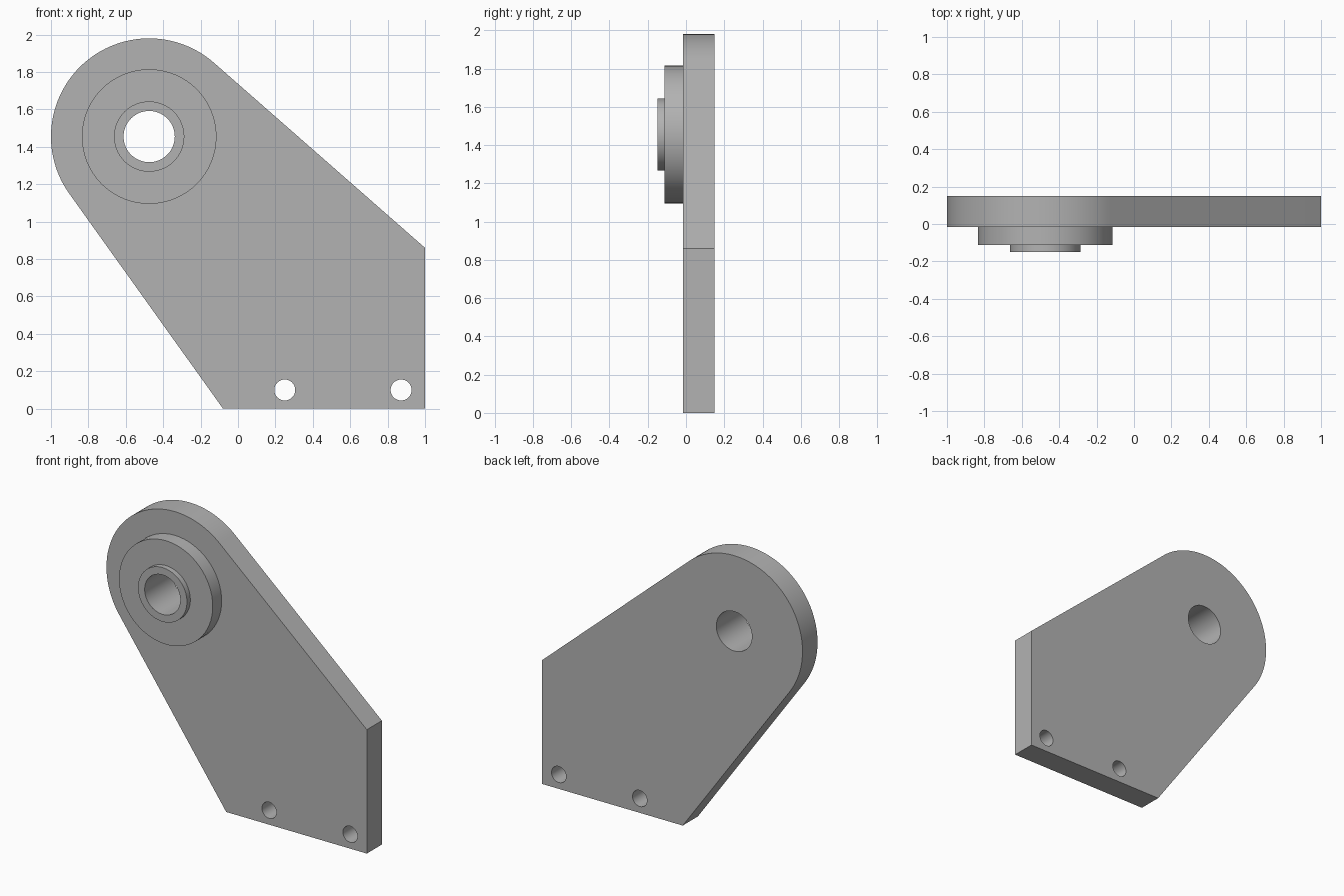
import bpy
import bmesh
from math import acos, atan2, cos, hypot, pi, sin, tau

cube = bpy.data.objects.get("Cube")
if cube:
    bpy.data.objects.remove(cube, do_unlink=True)

# Single plain grey material
grey = bpy.data.materials.new("plain grey")
grey.use_nodes = True
colour = (0.45, 0.45, 0.45, 1)
grey.diffuse_color = colour
grey.node_tree.nodes["Principled BSDF"].inputs["Base Color"].default_value = colour

# Main dimensions
HUB = (-0.475, 1.455)
HUB_RADIUS = 0.525
BORE_RADIUS = 0.137
BOLT_RADIUS = 0.056


def arc(centre, radius, start=0, end=tau, steps=64):
    """Points along an arc; a full circle leaves out the repeated end point."""
    count = steps if end - start >= tau else steps + 1
    return [(centre[0] + radius * cos(start + (end - start) * i / steps),
             centre[1] + radius * sin(start + (end - start) * i / steps))
            for i in range(count)]


def tangent_angle(point, side):
    """Angle on the hub circle where the line from an outside point touches it."""
    dx, dz = point[0] - HUB[0], point[1] - HUB[1]
    return atan2(dz, dx) + side * acos(HUB_RADIUS / hypot(dx, dz))


def extruded_part(name, loops, front, back):
    """Fill an outline with holes in the xz plane and extrude it along y."""
    bm = bmesh.new()
    edges = []
    for loop in loops:
        verts = [bm.verts.new((x, front, z)) for x, z in loop]
        edges += [bm.edges.new((a, b)) for a, b in zip(verts, verts[1:] + verts[:1])]
    bmesh.ops.triangle_fill(bm, edges=edges, use_beauty=True)
    result = bmesh.ops.extrude_face_region(bm, geom=bm.faces[:], use_keep_orig=True)
    moved = [v for v in result["geom"] if isinstance(v, bmesh.types.BMVert)]
    bmesh.ops.translate(bm, verts=moved, vec=(0, back - front, 0))
    bmesh.ops.recalc_face_normals(bm, faces=bm.faces[:])
    mesh = bpy.data.meshes.new(name)
    bm.to_mesh(mesh)
    bm.free()
    mesh.materials.append(grey)
    part = bpy.data.objects.new(name, mesh)
    bpy.context.collection.objects.link(part)
    bpy.ops.object.select_all(action="DESELECT")
    part.select_set(True)
    bpy.context.view_layer.objects.active = part
    bpy.ops.object.shade_smooth_by_angle(angle=pi / 6)
    return part


# Plate: rounded hub end running tangentially to a straight foot
foot_left, foot_right, shoulder = (-0.08, 0), (1, 0), (1, 0.86)
start = tangent_angle(shoulder, 1)
end = tangent_angle(foot_left, -1) % tau
outline = arc(HUB, HUB_RADIUS, start, end) + [foot_left, foot_right, shoulder]
bore = arc(HUB, BORE_RADIUS)
bolt_holes = [arc((x, 0.1), BOLT_RADIUS, steps=32) for x in (0.25, 0.872)]
extruded_part("bracket_plate", [outline, bore] + bolt_holes, -0.015, 0.15)

# Stepped hub on the front, bored through
for name, radius, front, back in (("hub_flange", 0.36, -0.113, -0.015),
                                  ("hub_collar", 0.188, -0.15, -0.113)):
    extruded_part(name, [arc(HUB, radius), bore], front, back)
